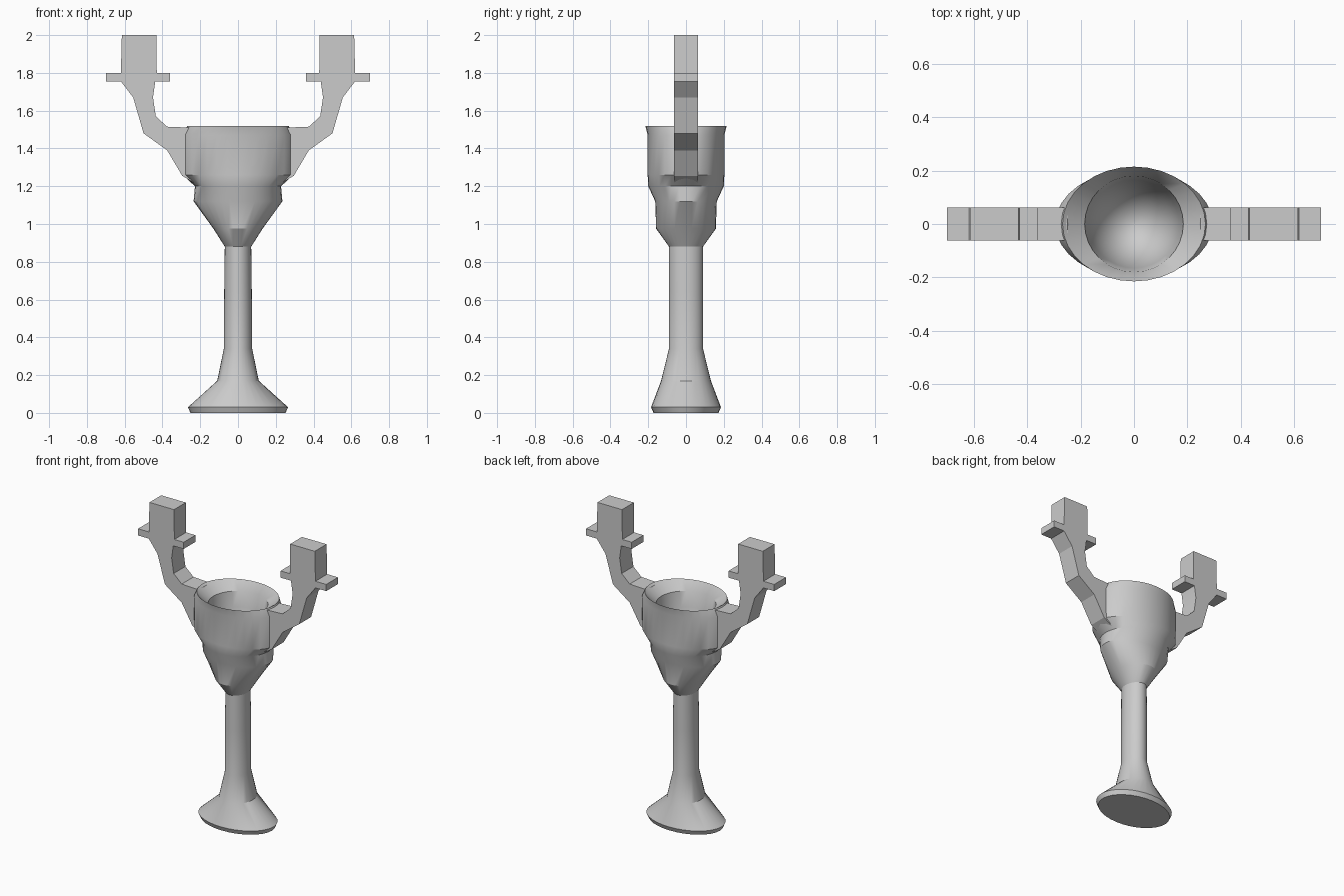
import bpy, bmesh, math

if "Cube" in bpy.data.objects:
    bpy.data.objects.remove(bpy.data.objects["Cube"])

SEGMENTS = 32


def finish(name, bm, angle=30):
    bmesh.ops.recalc_face_normals(bm, faces=bm.faces[:])
    mesh = bpy.data.meshes.new(name)
    bm.to_mesh(mesh)
    bm.free()
    obj = bpy.data.objects.new(name, mesh)
    bpy.context.collection.objects.link(obj)
    bpy.ops.object.select_all(action='DESELECT')
    obj.select_set(True)
    bpy.context.view_layer.objects.active = obj
    bpy.ops.object.shade_smooth_by_angle(angle=math.radians(angle))
    return obj


def loft(name, rings):
    """Skin a stack of elliptical rings given as (z, x radius, y radius)."""
    bm = bmesh.new()
    loops = []
    for z, rx, ry in rings:
        loops.append([bm.verts.new((rx * math.cos(a), ry * math.sin(a), z))
                      for a in (math.tau * i / SEGMENTS for i in range(SEGMENTS))])
    for low, high in zip(loops, loops[1:]):
        for i in range(SEGMENTS):
            j = (i + 1) % SEGMENTS
            bm.faces.new((low[i], low[j], high[j], high[i]))
    bm.faces.new(loops[0][::-1])
    bm.faces.new(loops[-1])
    return finish(name, bm)


def plate(name, outline, half, side):
    """Extrude an x-z outline through y; side mirrors it in x."""
    bm = bmesh.new()
    face = bm.faces.new([bm.verts.new((side * x, -half, z)) for x, z in outline])
    ext = bmesh.ops.extrude_face_region(bm, geom=[face])
    verts = [v for v in ext['geom'] if isinstance(v, bmesh.types.BMVert)]
    bmesh.ops.translate(bm, verts=verts, vec=(0, 2 * half, 0))
    return finish(name, bm, 20)


# Flared foot, stem and hollow cup in one skin, ending inside the bowl
loft("handle_and_cup", [
    (0.00, 0.252, 0.172), (0.03, 0.265, 0.185), (0.17, 0.11, 0.132),
    (0.34, 0.075, 0.09), (0.64, 0.073, 0.09), (0.88, 0.07, 0.09),
    (0.975, 0.13, 0.158), (1.12, 0.235, 0.163), (1.20, 0.228, 0.20),
    (1.26, 0.293, 0.203), (1.47, 0.295, 0.203), (1.52, 0.268, 0.215),
    (1.46, 0.185, 0.18), (1.36, 0.17, 0.165), (1.26, 0.145, 0.14),
    (1.19, 0.10, 0.10), (1.15, 0.05, 0.05), (1.14, 0.01, 0.01),
])

# Curved fork arms, each with a cross flange and an upright block at the tip
arm = [
    (0.22, 1.21), (0.295, 1.255), (0.375, 1.39), (0.50, 1.48), (0.555, 1.67),
    (0.62, 1.755), (0.70, 1.755), (0.70, 1.80), (0.62, 1.80), (0.615, 2.00),
    (0.432, 2.00), (0.43, 1.80), (0.36, 1.80), (0.36, 1.755), (0.438, 1.755),
    (0.45, 1.67), (0.435, 1.57), (0.375, 1.515), (0.25, 1.51), (0.215, 1.46),
]
for label, side in (("right", 1), ("left", -1)):
    plate("fork_arm_" + label, arm, 0.0625, side)
